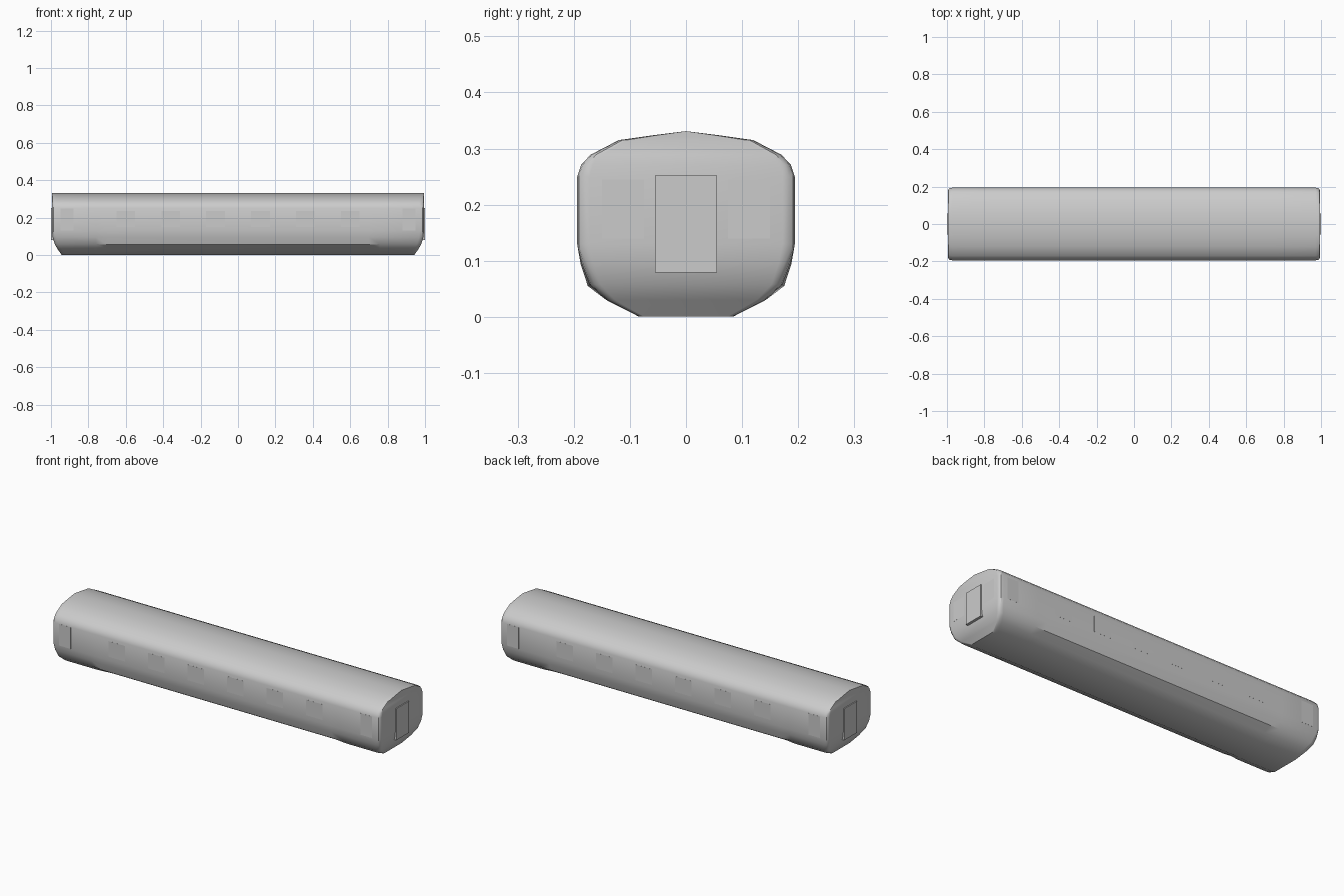
import bpy, bmesh

if "Cube" in bpy.data.objects:
    bpy.data.objects.remove(bpy.data.objects["Cube"])

# Half cross-section (y, z) from the roof ridge down to the floor
OUTER = [(0, .331), (.06, .3235), (.12, .315), (.17, .289), (.187, .271), (.194, .25),
         (.194, .13), (.186, .095), (.172, .058), (.142, .03), (.085, .001), (0, .001)]
# Slimmer skirt between the two end sections
MIDDLE = OUTER[:7] + [(.188, .095), (.175, .055), (.134, .031), (.082, .001), (0, .001)]
# How far the end face falls back for each profile point
TAPER = [.001, .001, .001, .001, .001, 0, 0, .004, .015, .031, .052, .052]


def finish(name, bm, angle=0.6):
    bmesh.ops.remove_doubles(bm, verts=bm.verts, dist=1e-5)
    bmesh.ops.recalc_face_normals(bm, faces=bm.faces)
    mesh = bpy.data.meshes.new(name)
    bm.to_mesh(mesh)
    bm.free()
    ob = bpy.data.objects.new(name, mesh)
    bpy.context.collection.objects.link(ob)
    bpy.ops.object.select_all(action='DESELECT')
    ob.select_set(True)
    bpy.context.view_layer.objects.active = ob
    bpy.ops.object.shade_smooth_by_angle(angle=angle)
    return ob


def carbody():
    # Sections: (x, corner inset, profile); the end three make the rounded corner
    half = [(.995, .022, OUTER), (.993, .011, OUTER), (.986, .003, OUTER), (.972, 0, OUTER),
            (.76, 0, OUTER), (.70, 0, MIDDLE)]
    sections = [(-1,) + s for s in half] + [(1,) + s for s in reversed(half)]
    bm = bmesh.new()
    rings = []
    for side, x, inset, profile in sections:
        right, left = [], []
        for (y, z), t in zip(profile, TAPER):
            px = side * (x - (t if x > .9 else 0))
            py = y * (1 - inset / .194)
            right.append(bm.verts.new((px, -py, z)))
            left.append(bm.verts.new((px, py, z)) if y else right[-1])
        rings.append((right, left))
    n = len(OUTER)
    for a, b in zip(rings, rings[1:]):
        for s in (0, 1):
            for i in range(n - 1):
                bm.faces.new((a[s][i], a[s][i + 1], b[s][i + 1], b[s][i]))
    # End walls, filled strip by strip
    for right, left in (rings[0], rings[-1]):
        for i in range(n - 1):
            quad = [right[i], right[i + 1], left[i + 1], left[i]]
            bm.faces.new(list(dict.fromkeys(quad)))
    finish("carbody", bm)


def panels(name, boxes):
    # boxes: (x0, x1, y0, y1, z0, z1)
    bm = bmesh.new()
    for x0, x1, y0, y1, z0, z1 in boxes:
        for v in bmesh.ops.create_cube(bm, size=1)['verts']:
            v.co = ((x0 + x1) / 2 + v.co.x * (x1 - x0),
                    (y0 + y1) / 2 + v.co.y * (y1 - y0),
                    (z0 + z1) / 2 + v.co.z * (z1 - z0))
    return finish(name, bm)


def mirror(ob, x, y):
    m = ob.modifiers.new("mirror", 'MIRROR')
    m.use_axis = (x, y, False)


carbody()

# Gangway doors standing slightly proud of both ends
mirror(panels("gangway_door", [(.975, 1, -.055, .055, .079, .252)]), True, False)

# Flush end windows beside the gangway
mirror(panels("end_window", [(.985, .9953, .075, .15, .14, .245)]), True, True)

# Flush side windows along both sides
windows = [(x - .05, x + .05, .18, .1944, .15, .235) for x in (.12, .36, .6)]
mirror(panels("side_window", windows), True, True)

# Flush side doors near each end
mirror(panels("side_door", [(.88, .95, .18, .1944, .131, .249)]), True, True)
